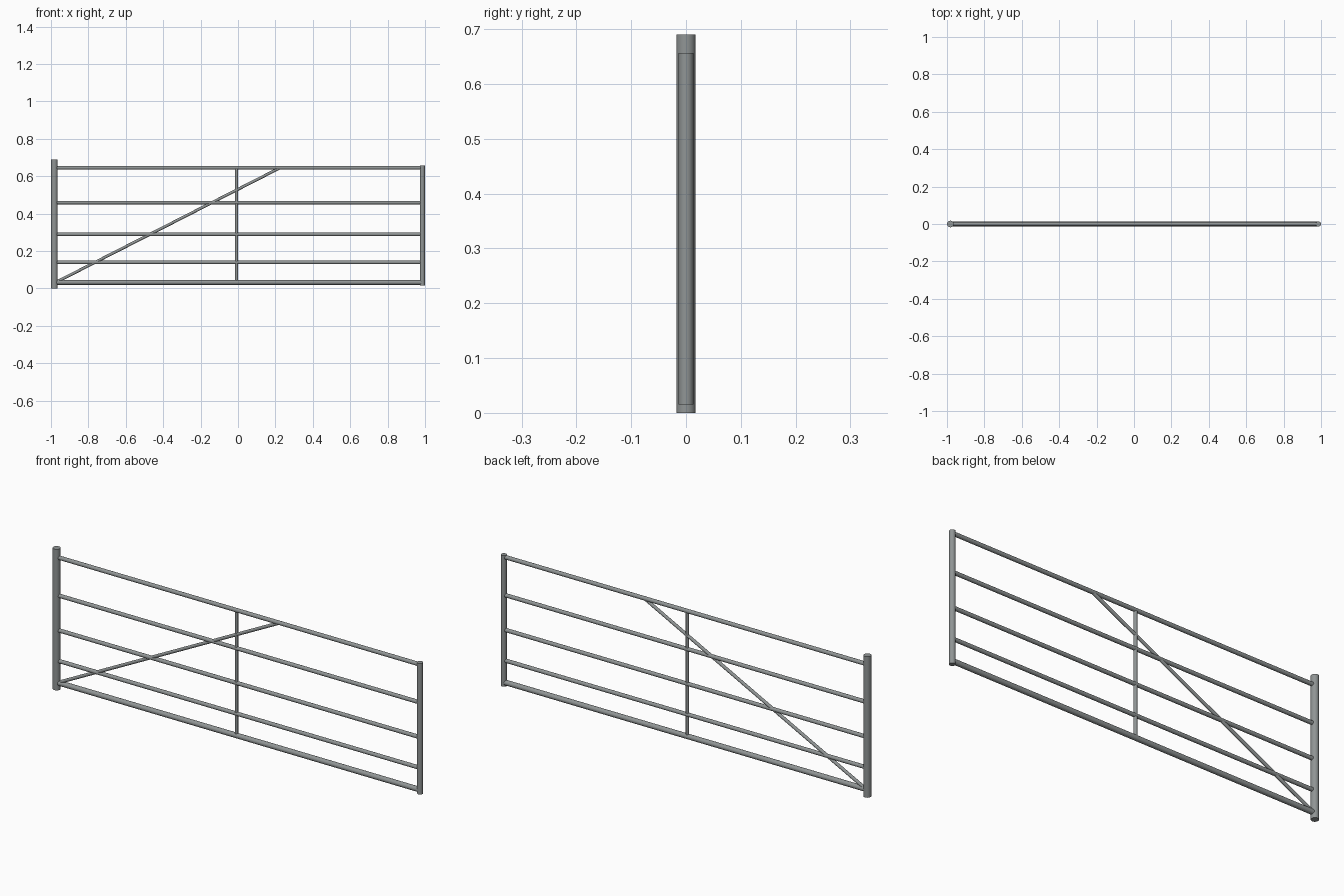
import bpy
import math
from mathutils import Vector

cube = bpy.data.objects.get("Cube")
if cube:
    bpy.data.objects.remove(cube, do_unlink=True)

# Galvanised steel
steel = bpy.data.materials.new("galvanised_grey")
steel.use_nodes = True
colour = (0.28, 0.30, 0.30, 1.0)
steel.diffuse_color = colour
steel.node_tree.nodes["Principled BSDF"].inputs["Base Color"].default_value = colour


def tube(name, start, end, radius, sides=20):
    """Round bar between two points in the plane of the gate (x, z)."""
    a = Vector((start[0], 0, start[1]))
    b = Vector((end[0], 0, end[1]))
    axis = b - a
    bpy.ops.mesh.primitive_cylinder_add(
        vertices=sides, radius=radius, depth=axis.length, location=(a + b) / 2,
        rotation=axis.to_track_quat("Z", "Y").to_euler())
    bar = bpy.context.object
    bar.name = name
    bar.data.materials.append(steel)
    bpy.ops.object.shade_smooth_by_angle(angle=math.radians(40))
    return bar


HINGE_X, LATCH_X = -0.982, 0.986
TOP, BOTTOM = 0.645, 0.032

# End posts
tube("hinge_post", (HINGE_X, 0), (HINGE_X, 0.69), 0.0177, 24)
tube("latch_post", (LATCH_X, 0.015), (LATCH_X, 0.656), 0.0137, 24)

# Horizontal rails
rails = {"bottom_rail": (BOTTOM, 0.0125), "lower_rail": (0.139, 0.0095),
         "middle_rail": (0.289, 0.0095), "upper_rail": (0.459, 0.0095),
         "top_rail": (TOP, 0.0098)}
for name, (z, radius) in rails.items():
    tube(name, (HINGE_X, z), (LATCH_X, z), radius)

# Centre upright and diagonal brace
tube("centre_upright", (-0.008, BOTTOM), (-0.008, TOP), 0.0078)
tube("diagonal_brace", (-0.975, BOTTOM), (0.225, TOP), 0.0078)
